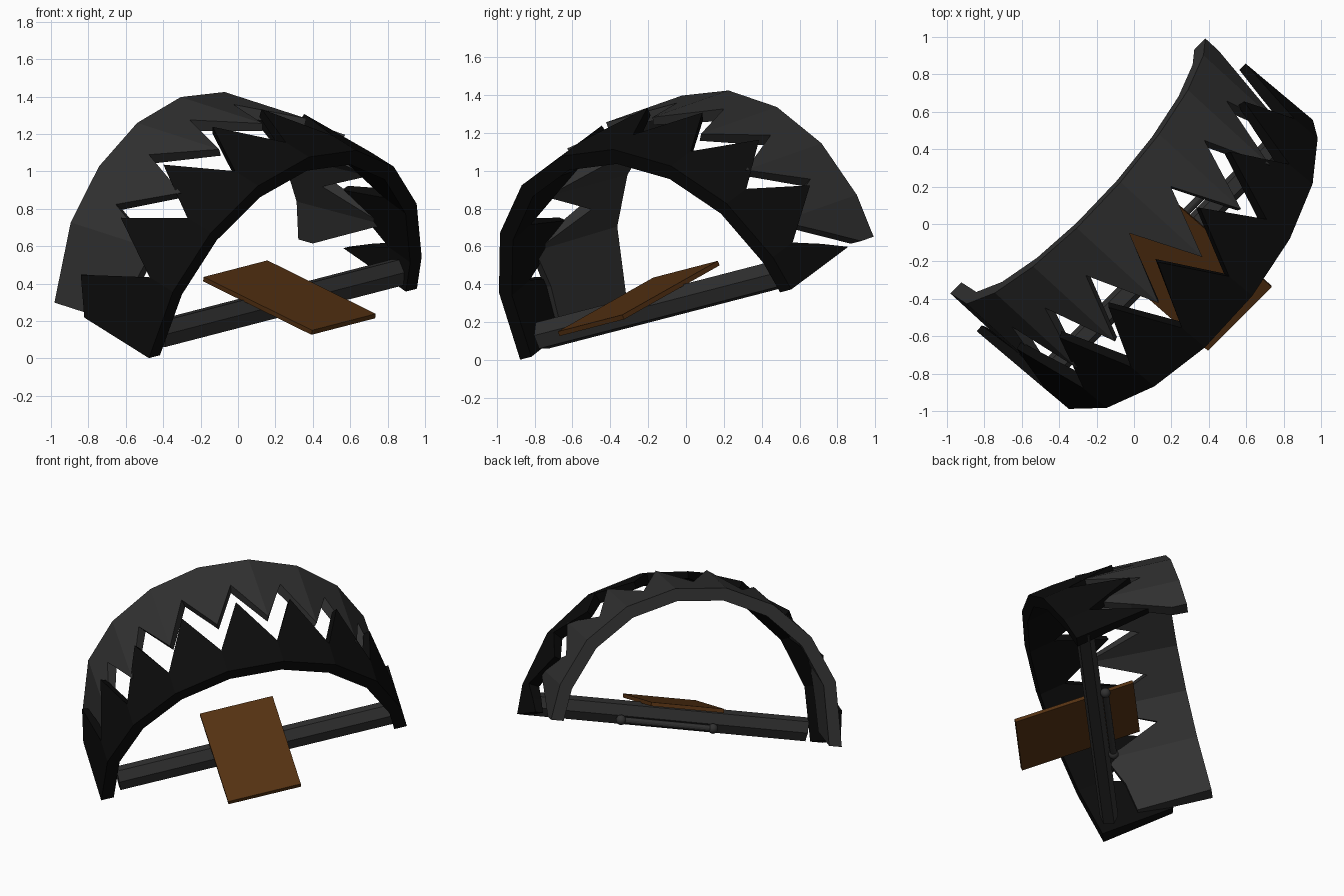
import bpy
from math import sin, cos, radians
from mathutils import Vector, Matrix

cube = bpy.data.objects.get("Cube")
if cube:
    bpy.data.objects.remove(cube, do_unlink=True)


def material(name, rgb):
    m = bpy.data.materials.new(name)
    m.use_nodes = True
    m.diffuse_color = (*rgb, 1)
    m.node_tree.nodes["Principled BSDF"].inputs["Base Color"].default_value = (*rgb, 1)
    return m


GREY = material("dark grey steel", (0.031, 0.031, 0.031))
BLACK = material("black steel", (0.0035, 0.0035, 0.0035))
BROWN = material("brown wood", (0.09, 0.031, 0.006))

# Hinge direction shared by all parts
U = Vector((0.695, 0.695, 0.18)).normalized()


def basis(along, second):
    """Orthonormal axes: along, second made square to it, and their cross product."""
    a = along.normalized()
    b = (second - a * second.dot(a)).normalized()
    return a, b, a.cross(b)


def frame(center, a, b, c):
    m = Matrix((a, b, c)).transposed().to_4x4()
    m.translation = Vector(center)
    return m


def add_mesh(name, verts, faces, mat):
    me = bpy.data.meshes.new(name)
    me.from_pydata(verts, [], faces)
    me.materials.append(mat)
    me.update()
    ob = bpy.data.objects.new(name, me)
    bpy.context.collection.objects.link(ob)
    return ob


def loft(name, rings, mat):
    """Closed solid through equal-sized rings of points."""
    k = len(rings[0])
    verts = [p for ring in rings for p in ring]
    faces = [tuple(reversed(range(k))), tuple(range(len(verts) - k, len(verts)))]
    for i in range(len(rings) - 1):
        for j in range(k):
            a, b = i * k + j, i * k + (j + 1) % k
            faces.append((a, b, b + k, a + k))
    ob = add_mesh(name, verts, faces, mat)
    bpy.context.view_layer.objects.active = ob
    bpy.ops.object.select_all(action="DESELECT")
    ob.select_set(True)
    bpy.ops.object.mode_set(mode="EDIT")
    bpy.ops.mesh.select_all(action="SELECT")
    bpy.ops.mesh.normals_make_consistent(inside=False)
    bpy.ops.object.mode_set(mode="OBJECT")
    return ob


def jaw(name, center, up, side, radius, angles, at_corner, at_middle, mat):
    """Arched band: straight rim on one side, zigzag teeth on the other."""
    u, h, n = basis(U, Vector(up))
    n = n * side
    center = Vector(center)
    arc = [(cos(radians(a)), sin(radians(a))) for a in angles]
    stations = []
    for i, p in enumerate(arc):
        stations.append((p, at_corner[i]))
        if i < len(arc) - 1:
            q = arc[i + 1]
            stations.append((((p[0] + q[0]) / 2, (p[1] + q[1]) / 2), at_middle[i]))
    rings = []
    for (c, s), reach in stations:
        d = u * c + h * s
        inner = radius - 0.085
        tip = radius - 0.085 + 0.07 * reach
        rings.append([center + d * radius, center + d * radius + n * reach,
                      center + d * tip + n * reach, center + d * inner])
    return loft(name, rings, mat)


# Back jaw: teeth on the corners of the arch
jaw("back_jaw", (-0.30, 0.31, 0.475), (0.05, -0.283, 0.958), 1, 0.98,
    [180] + [154 - 20 * i for i in range(8)] + [0],
    [0.5] + [0.61] * 8 + [0.1], [0.53] + [0.23] * 7 + [0.35], GREY)

# Front jaw: teeth between the corners, so that the two rows mesh
jaw("front_jaw", (0.24, -0.16, 0.187), (0.2, -0.42, 0.88), -1, 1.03,
    [180] + [158 - 21 * i for i in range(8)] + [0],
    [0.5] + [0.18] * 8 + [0.52], [0.62] + [0.55] * 7 + [0.36], BLACK)

# Base bar: six-sided beam between the jaw feet
u, w, v = basis(U, Vector((0, 0, 1)))
bar_mid = Vector((0.235, -0.10, 0.30))
section = [(0.06, 0), (0.035, 0.07), (-0.035, 0.07),
           (-0.06, 0), (-0.035, -0.07), (0.035, -0.07)]
loft("base_bar", [[bar_mid + u * e + v * a + w * b for a, b in section]
                  for e in (-0.95, 0.95)], GREY)

# Spring rod behind the bar, with a knob on each end
rod_mid = bar_mid - v * 0.085 - w * 0.02
rod_frame = frame(rod_mid, v, w, u)
if rod_frame.determinant() < 0:
    rod_frame = frame(rod_mid, w, v, u)
bpy.ops.mesh.primitive_cylinder_add(vertices=12, radius=0.022, depth=0.62)
rod = bpy.context.object
rod.name = "spring_rod"
rod.matrix_world = rod_frame
rod.data.materials.append(GREY)
bpy.ops.object.shade_smooth_by_angle()
for label, end in (("left_knob", 0.31), ("right_knob", -0.31)):
    bpy.ops.mesh.primitive_uv_sphere_add(segments=12, ring_count=8, radius=0.034)
    knob = bpy.context.object
    knob.name = label
    knob.location = rod_mid + u * end
    knob.data.materials.append(GREY)
    bpy.ops.object.shade_smooth_by_angle()

# Tilted trigger plate
a, b, c = basis(U, Vector((-0.57, 0.52, 0.29)))
bpy.ops.mesh.primitive_cube_add(size=1)
plate = bpy.context.object
plate.name = "trigger_plate"
plate.data.transform(Matrix.Diagonal((0.49, 0.82, 0.026, 1)))
plate.matrix_world = frame((0.275, -0.25, 0.325), a, b, c)
plate.data.materials.append(BROWN)
